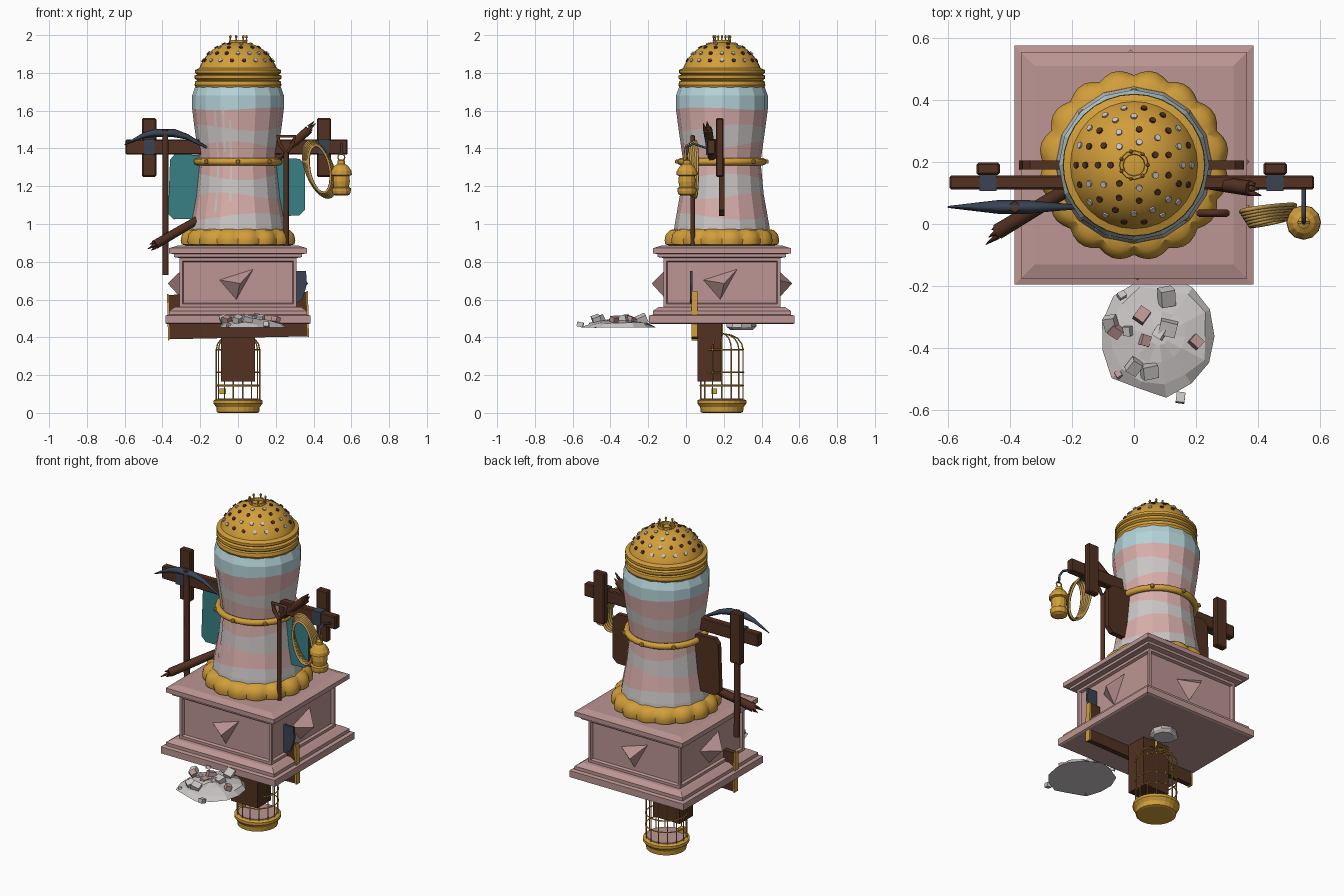
import bpy, bmesh, math, random
from mathutils import Vector, Matrix, Euler

if "Cube" in bpy.data.objects:
    bpy.data.objects.remove(bpy.data.objects["Cube"])
random.seed(4)
pi = math.pi
CY = 0.19                                   # y of the column axis

def mat(name, r, g, b):
    m = bpy.data.materials.new(name)
    lin = lambda c: ((c / 255 + 0.055) / 1.055) ** 2.4
    m.diffuse_color = (lin(r), lin(g), lin(b), 1)
    m.use_nodes = True
    m.node_tree.nodes["Principled BSDF"].inputs["Base Color"].default_value = m.diffuse_color
    return m

STONE = mat("pink_stone", 188, 150, 147)
PINK = mat("pale_pink", 216, 174, 170)
GREY = mat("light_grey", 203, 198, 197)
BLUE = mat("pale_blue", 180, 211, 216)
GOLD = mat("gold", 210, 158, 58)
WOOD = mat("dark_wood", 82, 49, 33)
TEAL = mat("teal", 56, 128, 134)
STEEL = mat("dark_steel", 58, 68, 84)
ROPE = mat("rope_tan", 196, 156, 80)

def make(name, bm, *mats, smooth=False):
    bmesh.ops.recalc_face_normals(bm, faces=bm.faces)
    me = bpy.data.meshes.new(name)
    bm.to_mesh(me)
    bm.free()
    for m in mats:
        me.materials.append(m)
    ob = bpy.data.objects.new(name, me)
    bpy.context.collection.objects.link(ob)
    if smooth:
        bpy.ops.object.select_all(action='DESELECT')
        ob.select_set(True)
        bpy.context.view_layer.objects.active = ob
        bpy.ops.object.shade_smooth_by_angle(angle=math.radians(35))
    return ob

def lathe_bm(prof, n, c, off=0.0, wave=None, scale=1.0):
    """Rings of (radius, z) round centre c; wave(i, j, r, z) may alter a point."""
    bm = bmesh.new()
    rings = []
    for j, (r, z) in enumerate(prof):
        ring = []
        for i in range(n):
            a = 2 * pi * i / n + off
            rr, zz = wave(i, j, r, z) if wave else (r, z)
            ring.append(bm.verts.new((c[0] + rr * scale * math.cos(a), c[1] + rr * scale * math.sin(a), zz)))
        rings.append(ring)
    for j in range(len(rings) - 1):
        for i in range(n):
            k = (i + 1) % n
            f = bm.faces.new((rings[j][i], rings[j][k], rings[j + 1][k], rings[j + 1][i]))
            f.tag = False
            f.material_index = 0
    bm.faces.new(rings[0])
    bm.faces.new(rings[-1])
    return bm

def lathe(name, prof, n, c, m, smooth=False, **kw):
    return make(name, lathe_bm(prof, n, c, **kw), m, smooth=smooth)

def box(name, c, s, m, rot=(0, 0, 0), bevel=0.0):
    bm = bmesh.new()
    M = Matrix.Translation(c) @ Euler(rot).to_matrix().to_4x4() @ Matrix.Diagonal((*s, 1))
    bmesh.ops.create_cube(bm, size=1, matrix=M)
    if bevel:
        bmesh.ops.bevel(bm, geom=bm.edges[:], offset=bevel, segments=1, affect='EDGES')
    return make(name, bm, m)

def tube(name, pts, r, m, radii=None, cyclic=False, res=1):
    cu = bpy.data.curves.new(name, 'CURVE')
    cu.dimensions, cu.bevel_depth, cu.bevel_resolution, cu.use_fill_caps = '3D', r, res, True
    sp = cu.splines.new('POLY')
    sp.points.add(len(pts) - 1)
    for i, p in enumerate(pts):
        sp.points[i].co = (*p, 1)
        sp.points[i].radius = radii[i] if radii else 1
    sp.use_cyclic_u = cyclic
    tmp = bpy.data.objects.new(name + "_path", cu)
    bpy.context.collection.objects.link(tmp)
    bpy.context.view_layer.update()
    me = bpy.data.meshes.new_from_object(tmp.evaluated_get(bpy.context.evaluated_depsgraph_get()))
    bpy.data.objects.remove(tmp)
    me.materials.clear()
    me.materials.append(m)
    ob = bpy.data.objects.new(name, me)
    bpy.context.collection.objects.link(ob)
    return ob

def circle(c, r, n=24):
    return [(c[0] + r * math.cos(2 * pi * i / n), c[1] + r * math.sin(2 * pi * i / n), c[2]) for i in range(n)]

# --- square plinth with recessed side panels and three-sided studs
bm = lathe_bm([(.375, .47), (.385, .475), (.385, .515), (.365, .52), (.365, .54), (.335, .56), (.31, .56),
               (.31, .82), (.34, .825), (.34, .84), (.365, .845), (.365, .872), (.345, .878), (.32, .886)],
              4, (0, CY), off=pi / 4, scale=math.sqrt(2))
sides = [f for f in bm.faces if abs(f.calc_center_median().z - .69) < .01]
bmesh.ops.inset_individual(bm, faces=sides, thickness=.03)
bmesh.ops.inset_individual(bm, faces=sides, thickness=.022, depth=0)
bmesh.ops.recalc_face_normals(bm, faces=bm.faces)
bmesh.ops.inset_individual(bm, faces=sides, thickness=.008, depth=-.015)
make("plinth", bm, STONE)
for k in range(4):
    bm = bmesh.new()
    R = Matrix.Translation((0, CY, 0)) @ Matrix.Rotation(k * pi / 2, 4, 'Z')
    v = [bm.verts.new(R @ Vector(p)) for p in
         ((-.105, -.29, .705), (.085, -.29, .765), (-.01, -.29, .595), (.012, -.372, .685))]
    for t in ((0, 1, 2), (0, 1, 3), (1, 2, 3), (2, 0, 3)):
        bm.faces.new([v[i] for i in t])
    make("plinth_stud", bm, STONE)

# --- striped column with wavy colour bands
SHAPE = [(.90, .26), (1.0, .25), (1.15, .222), (1.33, .205), (1.45, .222), (1.6, .243), (1.68, .243), (1.73, .225)]
def col_r(z):
    for (z0, r0), (z1, r1) in zip(SHAPE, SHAPE[1:]):
        if z <= z1:
            return r0 + (r1 - r0) * (z - z0) / (z1 - z0)
    return SHAPE[-1][1]
BANDS = [(.90, 1, 0), (.99, 1, 0), (1.04, 0, 1), (1.15, 1, 1), (1.25, 0, 1), (1.33, 0, 0), (1.42, 1, 1),
         (1.51, 0, 1), (1.61, 2, .4), (1.68, 2, 0), (1.73, 2, 0)]
def ripple(i, j, r, z):
    z += BANDS[j][2] * .018 * math.sin(i * pi / 4 + j * 1.9)
    return col_r(z), z
N = 16
bm = lathe_bm([(0, b[0]) for b in BANDS], N, (0, CY), wave=ripple)
bm.faces.ensure_lookup_table()
for idx in range(N * (len(BANDS) - 1)):
    bm.faces[idx].material_index = BANDS[idx // N][1]
make("column", bm, PINK, GREY, BLUE)
# pale drips down the front
for a, w, z0, z1 in ((-2.1, .03, 1.06, 1.6), (-1.9, .022, 1.38, 1.62), (-1.75, .025, 1.12, 1.55)):
    bm = bmesh.new()
    rows = []
    for s in range(9):
        z = z0 + (z1 - z0) * s / 8
        row = []
        for t in (a - w, a + w):
            d = (t + pi / N) % (2 * pi / N) - pi / N - pi / N
            d = (t % (2 * pi / N)) - pi / N
            r = col_r(z) * math.cos(pi / N) / math.cos(d) + .004
            row.append(bm.verts.new((r * math.cos(t), CY + r * math.sin(t), z)))
        rows.append(row)
    for p, q in zip(rows, rows[1:]):
        bm.faces.new((p[0], p[1], q[1], q[0]))
    make("column_drip", bm, GREY)

# --- gold fittings: scalloped foot, collar with bolts, domed cap
lobes = lambda i, j, r, z: (r - .012 + .018 * abs(math.sin(i * pi / 5)), z)
lathe("scalloped_foot", [(.27, .885), (.298, .892), (.302, .915), (.295, .945), (.272, .968), (.235, .975)], 80,
      (0, CY), GOLD, smooth=True, wave=lobes)
tube("collar", circle((0, CY, 1.33), .218, 32), .019, GOLD, cyclic=True, res=2)
for p in circle((0, CY, 1.33), .237, 8):
    box("collar_bolt", p, (.022, .022, .022), GOLD, (0, 0, math.atan2(p[1] - CY, p[0])), .005)
DOME = [(.205, 1.825), (.197, 1.845), (.172, 1.886), (.137, 1.921), (.095, 1.946), (.05, 1.96)]
lathe("domed_cap", [(.20, 1.715), (.222, 1.718), (.23, 1.735), (.226, 1.755), (.216, 1.76), (.229, 1.77), (.229, 1.785),
                    (.216, 1.792), (.228, 1.80), (.228, 1.815)] + DOME + [(.01, 1.963)], 32, (0, CY), GOLD, smooth=True)
for n, r0, z0, tilt in ((18, .186, 1.867, .95), (16, .157, 1.905, .78), (11, .116, 1.9355, .6), (7, .076, 1.9545, .4)):
    for i in range(n):
        a = 2 * pi * (i + .5 * (n % 2)) / n
        bm = bmesh.new()
        M = Matrix.Translation((0, CY, 0)) @ Matrix.Rotation(a, 4, 'Z') @ Matrix.Translation((r0, 0, z0)) \
            @ Matrix.Rotation(tilt, 4, 'Y')
        bmesh.ops.create_cone(bm, cap_ends=True, segments=8, radius1=.0105, radius2=.0105, depth=.008, matrix=M)
        make("cap_hole", bm, random.choice((GREY, WOOD)))
lathe("crown_band", [(.04, 1.955), (.048, 1.958), (.046, 1.974), (.036, 1.974), (.034, 1.96)], 12, (0, CY), GOLD)
for p in circle((0, CY, 1.965), .045, 7):
    lathe("crown_point", [(.007, 1.965), (.003, 1.982), (.007, 1.988), (.006, 1.996), (.002, 2.0)], 6, p, GOLD)

# --- crossbeam, its uprights and bands
box("crossbeam", (-.007, .134, 1.408), (1.175, .044, .078), WOOD, bevel=.005)
for x in (-.47, .455):
    box("beam_upright", (x, .178, 1.405), (.075, .04, .31), WOOD, bevel=.006)
    box("beam_band", (x, .134, 1.408), (.055, .056, .086), STEEL)

# --- teal board behind the beam, wooden back
bm = bmesh.new()
out = [(-.335, 1.37), (.325, 1.345), (.355, 1.315), (.355, 1.075), (.325, 1.045), (-.34, 1.025), (-.37, 1.055), (-.36, 1.34)]
f = bm.faces.new([bm.verts.new((x, .175, z)) for x, z in out])
for v in bmesh.ops.extrude_face_region(bm, geom=[f])["geom"]:
    if isinstance(v, bmesh.types.BMVert):
        v.co.y += .03
for f in bm.faces:
    f.material_index = 0 if f.calc_center_median().y < .176 else 1
make("teal_board", bm, TEAL, WOOD)

# --- splintered timbers
for a, b in (((-.20, .12, 1.03), (-.44, -.025, .89)), ((.20, .14, 1.34), (.375, .115, 1.50))):
    a, b = Vector(a), Vector(b)
    d = (b - a).normalized()
    tube("broken_timber", [a, a.lerp(b, .5), b], .024, WOOD, [.9, 1, 1.05])
    for k in range(4):
        o = Vector((0, math.cos(k * pi / 2), math.sin(k * pi / 2))) * .014
        tube("splinter", [b + o, b + o * 1.3 + d * (.025 + .012 * (k % 3))], .011, WOOD, [1, .15], res=0)

# --- pickaxe
tube("pickaxe_handle", [(-.383, .055, .73), (-.385, .055, 1.50)], .018, WOOD)
tube("pickaxe_head", [(-.6, .055, 1.42), (-.5, .055, 1.468), (-.44, .055, 1.482), (-.34, .055, 1.482),
                      (-.27, .055, 1.462), (-.165, .055, 1.405)], .02, STEEL, [.15, .75, 1.1, 1.1, .75, .3], res=0)
# --- shovel: shaft, D grip, blade sunk in the plinth
tube("shovel_shaft", [(.255, .035, .74), (.255, .035, 1.38)], .014, WOOD)
tube("shovel_grip", [(.255, .035, 1.37), (.222, .035, 1.42), (.21, .035, 1.465), (.30, .035, 1.465),
                     (.288, .035, 1.42)], .012, WOOD, cyclic=True)
bm = bmesh.new()
f = bm.faces.new([bm.verts.new((x, .02, z)) for x, z in
                  ((.15, .75), (.36, .75), (.365, .68), (.34, .60), (.255, .55), (.17, .60), (.145, .68))])
for v in bmesh.ops.extrude_face_region(bm, geom=[f])["geom"]:
    if isinstance(v, bmesh.types.BMVert):
        v.co.y += .014
make("shovel_blade", bm, STEEL)

# --- rope coil and lantern on the right end of the beam
for k in range(6):
    rx, rz, y = .055 + .004 * k, .125 + .005 * k, .005 + .009 * k
    tube("rope_coil", [(.432 + rx * math.cos(t) - .05 * math.sin(t) * (.4 + .1 * k), y + .012 * math.cos(t),
                        1.29 + rz * math.sin(t)) for t in [2 * pi * i / 28 for i in range(28)]], .007, ROPE, cyclic=True)
L = (.547, .005)
lathe("lantern", [(.03, 1.15), (.046, 1.158), (.05, 1.175), (.05, 1.19), (.04, 1.196), (.045, 1.225), (.043, 1.255),
                  (.056, 1.26), (.054, 1.28), (.036, 1.308), (.02, 1.318), (.02, 1.335), (.006, 1.342)], 12, L, GOLD)
tube("lantern_ring", [(L[0] + .018 * math.cos(t), L[1], 1.353 + .018 * math.sin(t))
                      for t in [pi * i / 6 for i in range(12)]], .004, GOLD, cyclic=True)
tube("lantern_hook", [(.547, .115, 1.40), (.547, .04, 1.425), (.547, .01, 1.41), (.547, .005, 1.365)], .007, STEEL)

# --- sunken signboard and its post
box("signboard", (0, .045, .515), (.735, .03, .235), WOOD, (0, math.radians(-1.2), 0))
for s in (-1, 1):
    box("signboard_edge", (s * .369, .045, .515 + s * .008), (.008, .034, .245), GOLD, (0, math.radians(-1.2), 0))
box("sign_post", (0, .125, .34), (.178, .13, .345), WOOD)

# --- bird cage
lathe("cage_base", [(.10, 0), (.112, .004), (.115, .03), (.13, .05), (.13, .066), (.118, .072)], 24, (0, CY), GOLD)
lathe("cage_floor", [(.108, .070), (.108, .077)], 24, (0, CY), STONE)
for i in range(14):
    a = 2 * pi * i / 14
    prof = [(.115, .06), (.115, .335), (.108, .365), (.085, .395), (.05, .412), (.0, .42)]
    tube("cage_bar", [(r * math.cos(a), CY + r * math.sin(a), z) for r, z in prof], .0035, GOLD, res=0)
for z in (.145, .215, .335):
    tube("cage_hoop", circle((0, CY, z), .115), .004, GOLD, cyclic=True, res=0)
box("cage_cup", (-.08, .15, .115), (.035, .03, .03), GOLD)
tube("cage_hanger", [(0, CY, .41), (0, CY, .475)], .008, GOLD)

# --- rubble heap in front and a scrap beneath the plinth
jag = lambda i, j, r, z: (r * random.uniform(.9, 1.04), z + random.uniform(-.006, .006) * (j > 0))
lathe("rubble_heap", [(.198, .452), (.165, .473), (.09, .488), (.03, .495)], 13, (.08, -.362), GREY, wave=jag)
lathe("scrap", [(.06, .44), (.08, .455), (.08, .472)], 9, (.03, .295), GREY, wave=jag)
spots = [(.105, -.235, .055), (.025, -.295, .045), (.11, -.335, .055), (-.075, -.32, .045), (.035, -.375, .035),
         (.05, -.475, .05), (.0, -.46, .045), (.2, -.38, .038), (-.04, -.23, .025), (.085, -.35, .04),
         (-.05, -.485, .022), (-.02, -.345, .03), (.15, -.56, .033), (-.06, -.345, .04)]
for k, (x, y, s) in enumerate(spots):
    z = .468 if y < -.55 else .462 if x < -.045 and y < -.45 else .495
    box("rubble_block", (x, y, z), (s, s * .85, s * .75), STONE if k % 3 == 1 else GREY,
        [random.uniform(-.5, .5), random.uniform(-.5, .5), random.uniform(0, 3)])
